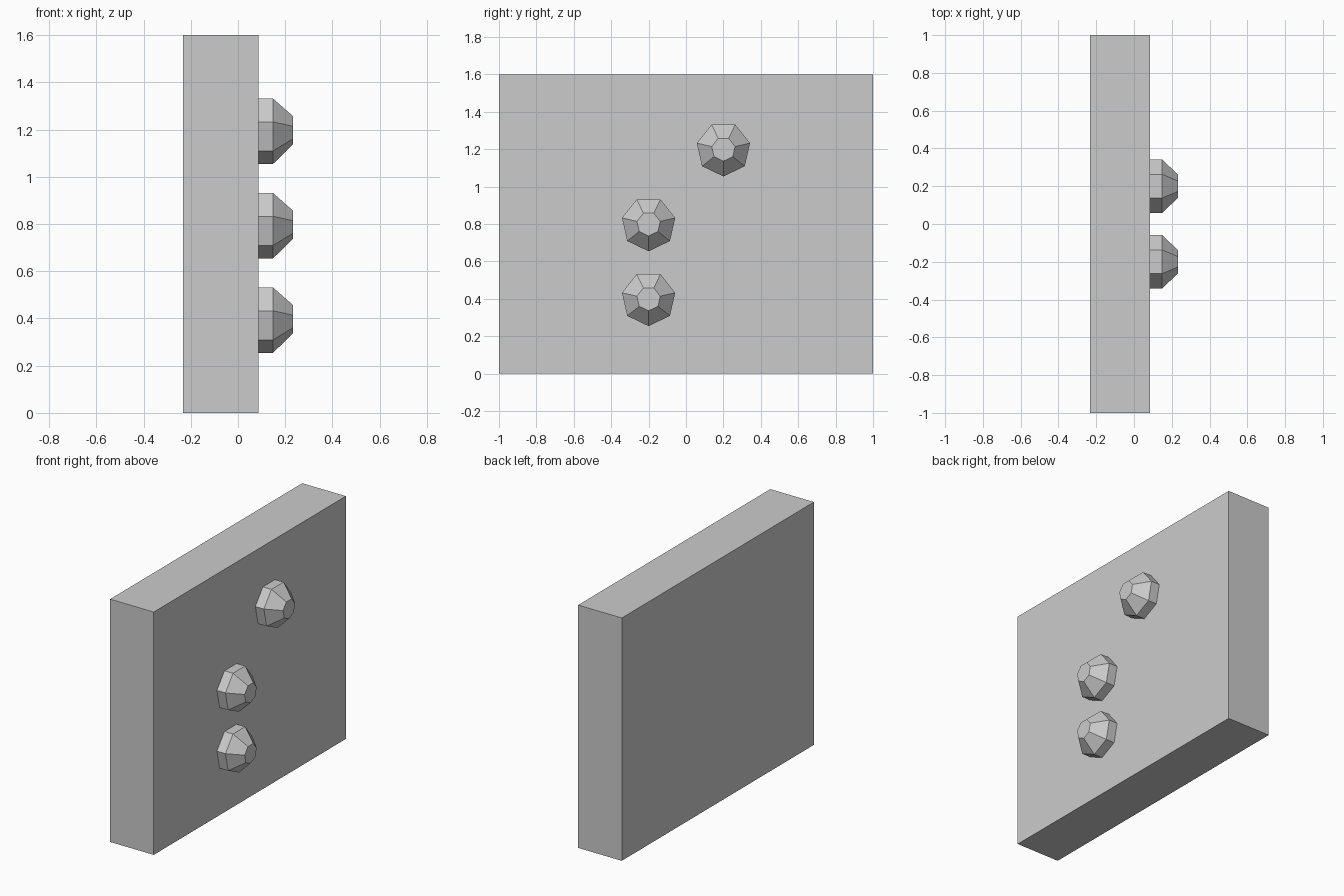
import bpy
import bmesh
from math import sin, cos, tau

cube = bpy.data.objects.get("Cube")
if cube:
    bpy.data.objects.remove(cube, do_unlink=True)

# Single plain grey
grey = bpy.data.materials.new("plain grey")
grey.use_nodes = True
colour = (0.6, 0.6, 0.6, 1)
grey.diffuse_color = colour
grey.node_tree.nodes["Principled BSDF"].inputs["Base Color"].default_value = colour

BACK, FACE, SHOULDER, TIP = -0.232, 0.086, 0.148, 0.232
SIDES = 7


def add_object(name, bm, location):
    bmesh.ops.recalc_face_normals(bm, faces=bm.faces)
    mesh = bpy.data.meshes.new(name)
    bm.to_mesh(mesh)
    bm.free()
    mesh.materials.append(grey)
    obj = bpy.data.objects.new(name, mesh)
    obj.location = location
    bpy.context.collection.objects.link(obj)
    return obj


def add_knob(name, y, z):
    """Seven-sided knob: straight collar, then a taper to a flat tip."""
    bm = bmesh.new()
    rings = []
    for x, radius in ((0, 0.146), (SHOULDER - FACE, 0.146), (TIP - FACE, 0.064)):
        rings.append([bm.verts.new((x, radius * sin(tau * i / SIDES),
                                    -radius * cos(tau * i / SIDES)))
                      for i in range(SIDES)])
    for a, b in zip(rings, rings[1:]):
        for i in range(SIDES):
            j = (i + 1) % SIDES
            bm.faces.new((a[i], a[j], b[j], b[i]))
    bm.faces.new(rings[0])
    bm.faces.new(rings[-1])
    return add_object(name, bm, (FACE, y, z))


# Upright wall slab
bm = bmesh.new()
bmesh.ops.create_cube(bm, size=1)
bmesh.ops.scale(bm, vec=(FACE - BACK, 2, 1.6), verts=bm.verts)
add_object("wall_panel", bm, ((FACE + BACK) / 2, 0, 0.8))

# Knobs on the panel's left face
add_knob("lower_knob", -0.2, 0.4)
add_knob("middle_knob", -0.2, 0.8)
add_knob("upper_knob", 0.2, 1.2)
